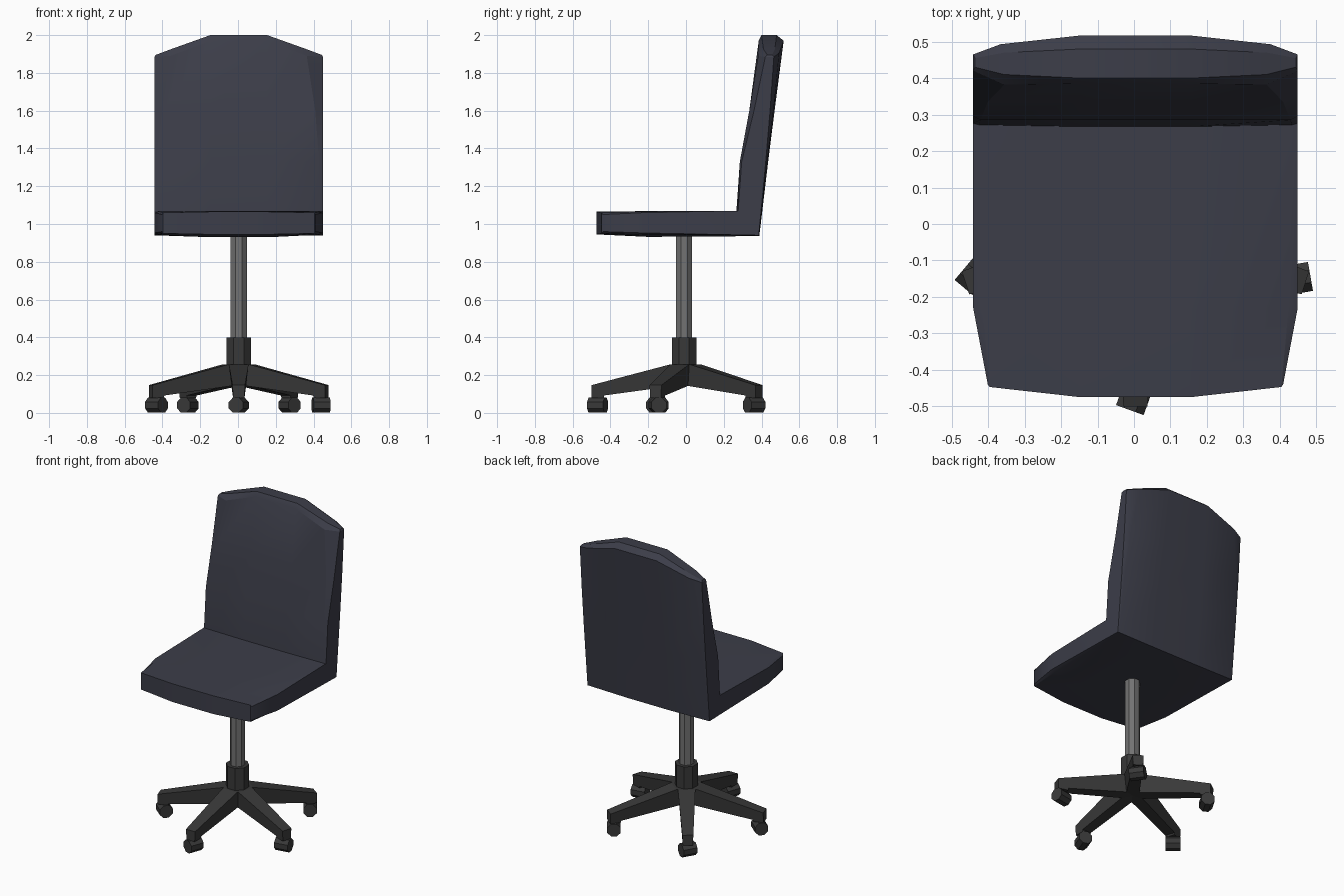
import bpy, bmesh, math
from mathutils import Matrix, Vector

if "Cube" in bpy.data.objects:
    bpy.data.objects.remove(bpy.data.objects["Cube"])

CX, CY = 0.004, -0.01


def material(name, rgb):
    m = bpy.data.materials.new(name)
    m.diffuse_color = (*rgb, 1)
    m.use_nodes = True
    m.node_tree.nodes["Principled BSDF"].inputs["Base Color"].default_value = m.diffuse_color
    return m


FABRIC = material("dark_fabric", (0.045, 0.047, 0.066))
PLASTIC = material("dark_plastic", (0.04, 0.04, 0.04))
STEEL = material("steel", (0.17, 0.17, 0.17))


def make_object(name, verts, faces, mat):
    mesh = bpy.data.meshes.new(name)
    mesh.from_pydata(verts, [], faces)
    bm = bmesh.new()
    bm.from_mesh(mesh)
    bmesh.ops.recalc_face_normals(bm, faces=bm.faces)
    bm.to_mesh(mesh)
    bm.free()
    ob = bpy.data.objects.new(name, mesh)
    bpy.context.collection.objects.link(ob)
    mesh.materials.append(mat)
    return ob


def cylinder(name, radius, depth, location, mat, rotation=(0, 0, 0), turn=math.pi / 8):
    bpy.ops.mesh.primitive_cylinder_add(vertices=8, radius=radius, depth=depth,
                                        location=location, rotation=rotation)
    ob = bpy.context.object
    ob.name = name
    ob.data.transform(Matrix.Rotation(turn, 4, 'Z'))
    ob.data.materials.append(mat)
    return ob


# Seat and backrest: one lofted cushion, half sections from seat front to backrest top
SECTIONS = [
    [(.15, -.475, 1.065), (.40, -.447, 1.06), (.405, -.44, 1.05),
     (.405, -.44, .96), (.40, -.447, .95), (.15, -.475, .945)],
    [(.15, -.23, 1.068), (.42, -.23, 1.067), (.445, -.23, 1.06),
     (.445, -.23, .953), (.42, -.23, .943), (.20, -.20, .932)],
    [(.15, .267, 1.07), (.43, .272, 1.07), (.445, .276, 1.07),
     (.445, .385, .94), (.435, .385, .94), (.15, .388, .936)],
    [(.15, .285, 1.33), (.425, .285, 1.33), (.445, .295, 1.33),
     (.445, .422, 1.33), (.43, .43, 1.33), (.15, .435, 1.33)],
    [(.15, .335, 1.6), (.405, .335, 1.6), (.445, .36, 1.6),
     (.445, .445, 1.6), (.41, .463, 1.6), (.15, .469, 1.6)],
    [(.15, .385, 1.97), (.36, .382, 1.89), (.445, .42, 1.885),
     (.445, .465, 1.885), (.37, .493, 1.905), (.15, .517, 1.97)],
    [(.15, .40, 2.0), (.36, .41, 1.925), (.44, .43, 1.895),
     (.44, .455, 1.895), (.36, .47, 1.925), (.15, .48, 2.0)],
]
verts, faces = [], []
for half in SECTIONS:
    verts += [(CX + x, y, z) for x, y, z in half]
    verts += [(CX - x, y, z) for x, y, z in reversed(half)]
for s in range(len(SECTIONS) - 1):
    for i in range(12):
        j = (i + 1) % 12
        faces.append((s * 12 + i, s * 12 + j, s * 12 + 12 + j, s * 12 + 12 + i))
for base in (0, 12 * (len(SECTIONS) - 1)):
    for q in [(0, 5, 6, 11), (0, 1, 4, 5), (1, 2, 3, 4), (11, 10, 7, 6), (10, 9, 8, 7)]:
        faces.append(tuple(base + k for k in q))
cushion = make_object("seat_and_backrest", verts, faces, FABRIC)
bpy.context.view_layer.objects.active = cushion
cushion.select_set(True)
bpy.ops.object.shade_smooth_by_angle(angle=math.radians(25))
cushion.select_set(False)

# Column and hub
cylinder("column", 0.046, 0.62, (CX, CY, 0.65), STEEL)
cylinder("hub", 0.07, 0.25, (CX, CY, 0.275), PLASTIC)

# Five tapered legs: (radius, z, half width) side profile
PROFILE = [(0, .255, .052), (.08, .255, .052), (.49, .147, .033), (.49, .08, .03),
           (.425, .08, .03), (.425, .092, .032), (0, .15, .04)]
CASTER_TURN = [70, 10, 125, 60, -40]
n = len(PROFILE)
for k in range(5):
    a = math.radians(-90 + 72 * k)
    rot = Matrix.Translation((CX, CY, 0)) @ Matrix.Rotation(a, 4, 'Z')
    pts = [rot @ Vector((r, s * w, z)) for s in (-1, 1) for r, z, w in PROFILE]
    fs = [tuple(range(n)), tuple(range(2 * n - 1, n - 1, -1))]
    fs += [(i, (i + 1) % n, (i + 1) % n + n, i + n) for i in range(n)]
    make_object(f"leg_{k + 1}", pts, fs, PLASTIC)
    # Caster wheel under the tip
    pos = rot @ Vector((.458, 0, .041))
    cylinder(f"caster_{k + 1}", 0.0435, 0.09, pos, PLASTIC,
             (0, math.pi / 2, math.radians(CASTER_TURN[k])))
